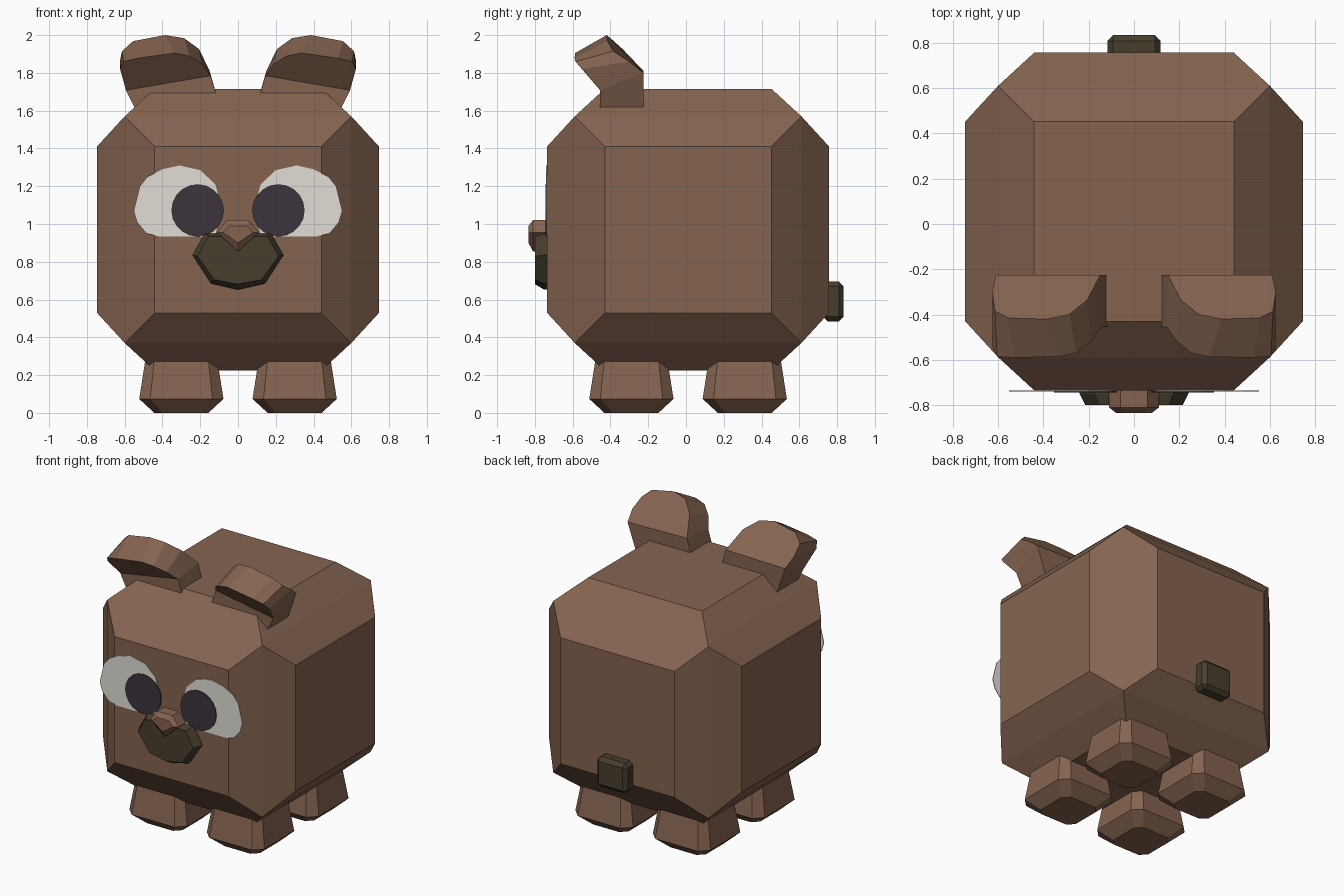
import bpy, bmesh, math

if "Cube" in bpy.data.objects:
    bpy.data.objects.remove(bpy.data.objects["Cube"])


def material(name, rgb):
    m = bpy.data.materials.new(name)
    m.diffuse_color = (*rgb, 1)
    m.use_nodes = True
    m.node_tree.nodes["Principled BSDF"].inputs["Base Color"].default_value = m.diffuse_color
    return m


BROWN = material("brown fur", (0.235, 0.127, 0.080))
DARK = material("dark olive", (0.061, 0.047, 0.027))
WHITE = material("eye white", (0.76, 0.73, 0.665))
PUPIL = material("pupil", (0.045, 0.033, 0.045))
CY, CZ = 0.011, 0.97      # body centre


def finish(name, bm, mat):
    bmesh.ops.recalc_face_normals(bm, faces=bm.faces)
    me = bpy.data.meshes.new(name)
    bm.to_mesh(me)
    bm.free()
    me.materials.append(mat)
    ob = bpy.data.objects.new(name, me)
    bpy.context.collection.objects.link(ob)
    return ob


def loft(name, rings, mat):
    """Skin equal-length rings of points and cap both ends."""
    bm = bmesh.new()
    vs = [[bm.verts.new(p) for p in r] for r in rings]
    n = len(vs[0])
    for a, b in zip(vs, vs[1:]):
        for i in range(n):
            j = (i + 1) % n
            bm.faces.new((a[i], a[j], b[j], b[i]))
    bm.faces.new(vs[0])
    bm.faces.new(vs[-1])
    return finish(name, bm, mat)


def at_y(pts, y):
    return [(x, y, z) for x, z in pts]


def symmetric(half):
    """Mirror a half profile across x = 0, sharing points on the axis."""
    return half + [(-x, z) for x, z in reversed(half) if x]


# Body: cube with a raised inset on every side
bm = bmesh.new()
bmesh.ops.create_cube(bm, size=1.2)
sides = list(bm.faces)
bmesh.ops.inset_individual(bm, faces=sides, thickness=0.225, depth=0.0)
for f in sides:
    for v in f.verts:
        v.co += f.normal * 0.146
bmesh.ops.translate(bm, vec=(0, CY, CZ), verts=bm.verts)
finish("body", bm, BROWN)


# Legs: tapered square with cut corners
def leg_ring(cx, cy, h, c, z):
    pts = [(h, -c), (h, c), (c, h), (-c, h), (-h, c), (-h, -c), (-c, -h), (c, -h)]
    return [(cx + x, cy + y, z) for x, y in pts]


for side, sx in (("left", -1), ("right", 1)):
    for end, sy in (("front", -1), ("back", 1)):
        c = (sx * 0.30, CY + sy * 0.30)
        loft(f"{end}_{side}_leg", [leg_ring(*c, 0.143, 0.10, 0),
                                   leg_ring(*c, 0.223, 0.165, 0.074),
                                   leg_ring(*c, 0.178, 0.135, 0.36)], BROWN)

# Ears: upright base, folded forward at the top
back = [(0.09, -0.225, 1.60), (0.15, -0.225, 1.81), (0.206, -0.335, 1.926),
        (0.286, -0.40, 1.984), (0.386, -0.42, 2.0), (0.556, -0.415, 1.968),
        (0.614, -0.385, 1.915), (0.626, -0.30, 1.86), (0.61, -0.225, 1.80),
        (0.54, -0.225, 1.60)]
front = [(0.09, -0.455, 1.60), (0.145, -0.455, 1.785), (0.19, -0.52, 1.846),
         (0.255, -0.57, 1.889), (0.333, -0.587, 1.905), (0.53, -0.59, 1.878),
         (0.605, -0.585, 1.86), (0.624, -0.55, 1.82), (0.593, -0.455, 1.708),
         (0.54, -0.455, 1.60)]
for side, s in (("left", -1), ("right", 1)):
    bm = bmesh.new()
    b = [bm.verts.new((s * x, y, z)) for x, y, z in back]
    f = [bm.verts.new((s * x, y, z)) for x, y, z in front]
    for i in range(10):
        j = (i + 1) % 10
        bm.faces.new((b[i], b[j], f[j], f[i]))
    for r in (b, f):
        bm.faces.new((r[0], r[1], r[8], r[9]))   # upright part
        bm.faces.new(r[1:9])                     # folded part
    finish(f"{side}_ear", bm, BROWN)

# Eyes: flat white plates with round pupils
eye = [(0.12, 0.935), (0.42, 0.935), (0.485, 0.95), (0.535, 1.01), (0.552, 1.07),
       (0.52, 1.20), (0.48, 1.25), (0.40, 1.29), (0.31, 1.31), (0.20, 1.285),
       (0.12, 1.21), (0.09, 1.10)]
disc = [(0.214 + 0.139 * math.cos(i * math.pi / 10),
         1.072 + 0.139 * math.sin(i * math.pi / 10)) for i in range(20)]
for side, s in (("left", -1), ("right", 1)):
    for name, pts, mat, y0, y1 in (("eye", eye, WHITE, -0.735, -0.740),
                                   ("pupil", disc, PUPIL, -0.738, -0.745)):
        p = [(s * x, z) for x, z in pts]
        loft(f"{side}_{name}", [at_y(p, y0), at_y(p, y1)], mat)

# Muzzle: dark faceted shield
outer = symmetric([(0, 0.652), (0.143, 0.685), (0.24, 0.835), (0.175, 0.95)])
inner = symmetric([(0, 0.682), (0.125, 0.705), (0.215, 0.83), (0.155, 0.935)])
loft("muzzle", [at_y(outer, -0.72), at_y(outer, -0.75), at_y(inner, -0.80)], DARK)

# Nose: small brown bump on the muzzle
outer = symmetric([(0, 0.855), (0.11, 0.955), (0.06, 1.02)])
inner = symmetric([(0, 0.90), (0.08, 0.955), (0.045, 0.99)])
loft("nose", [at_y(outer, -0.72), at_y(outer, -0.81), at_y(inner, -0.834)], BROWN)

# Tail: small bevelled block
bm = bmesh.new()
bmesh.ops.create_cube(bm, size=1)
for v in bm.verts:
    v.co = (v.co.x * 0.236, 0.779 + v.co.y * 0.11, 0.59 + v.co.z * 0.21)
bmesh.ops.bevel(bm, geom=bm.edges[:], offset=0.025, segments=1, affect='EDGES')
finish("tail", bm, DARK)
